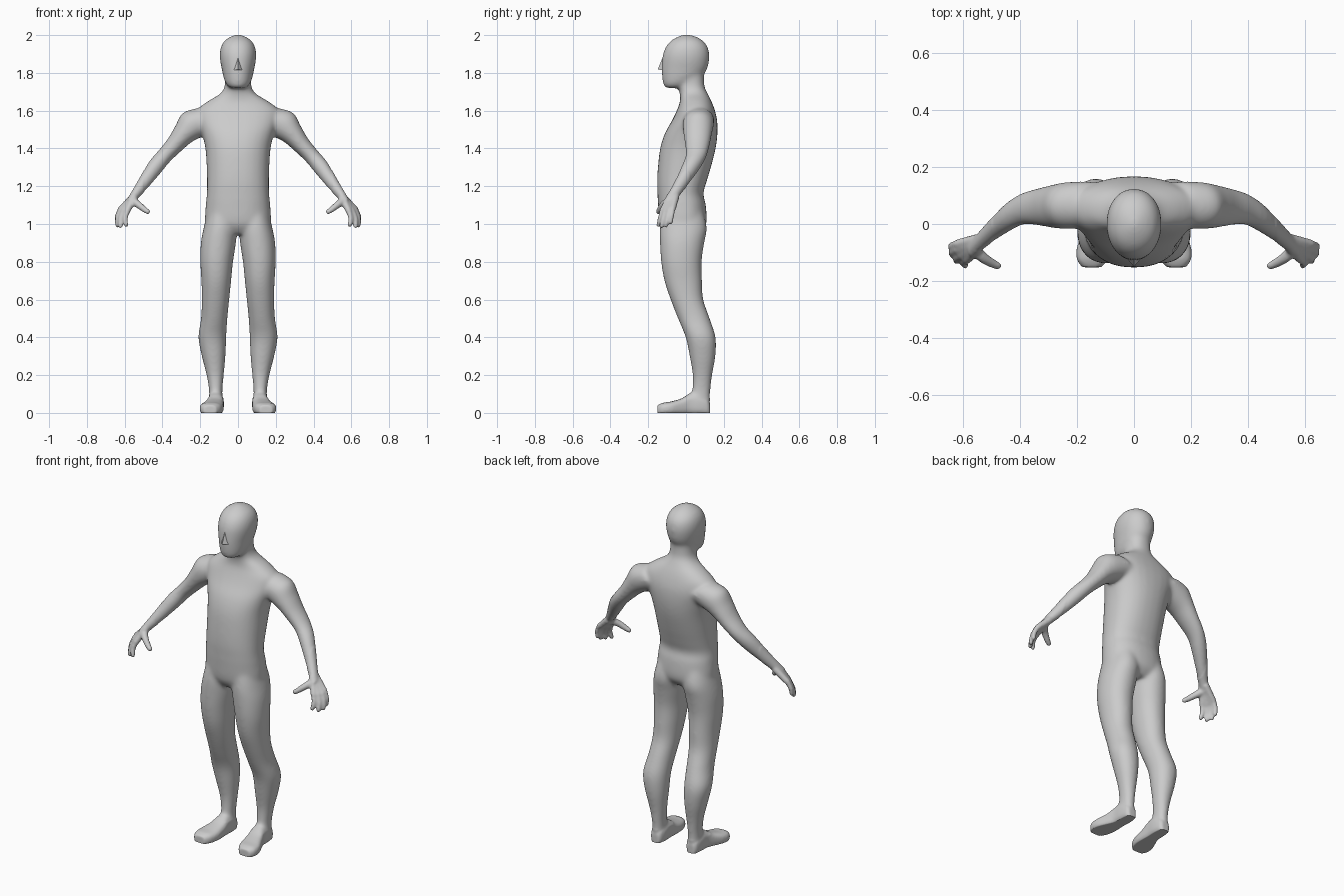
import bpy, bmesh, math
from mathutils import Vector

if "Cube" in bpy.data.objects:
    bpy.data.objects.remove(bpy.data.objects["Cube"])

SIDES = 28
bm = bmesh.new()


def refine(rows, n=4):
    """Catmull-Rom interpolation of numeric rows."""
    out = []
    for i in range(len(rows) - 1):
        p0, p1, p2 = rows[max(i - 1, 0)], rows[i], rows[i + 1]
        p3 = rows[min(i + 2, len(rows) - 1)]
        for k in range(n):
            t = k / n
            out.append([0.5 * (2 * b + (c - a) * t + (2 * a - 5 * b + 4 * c - d) * t * t
                               + (3 * b - a - 3 * c + d) * t ** 3)
                        for a, b, c, d in zip(p0, p1, p2, p3)])
    return out + [list(rows[-1])]


def loft(rings, power=2.0):
    """Closed tube through rings of (centre, u half-axis, v half-axis)."""
    loops = []
    for c, u, v in rings:
        loop = []
        for i in range(SIDES):
            a = 2 * math.pi * i / SIDES
            ca, sa = math.cos(a), math.sin(a)
            cu = math.copysign(abs(ca) ** (2 / power), ca)
            sv = math.copysign(abs(sa) ** (2 / power), sa)
            loop.append(bm.verts.new(Vector(c) + Vector(u) * cu + Vector(v) * sv))
        loops.append(loop)
    faces = [bm.faces.new(loops[0][::-1]), bm.faces.new(loops[-1])]
    for a, b in zip(loops, loops[1:]):
        for i in range(SIDES):
            j = (i + 1) % SIDES
            faces.append(bm.faces.new((a[i], a[j], b[j], b[i])))
    bmesh.ops.recalc_face_normals(bm, faces=faces)


def upright(rows, power=2.0, s=1):
    """Rows of (z, centre x, half width, front y, back y)."""
    loft([((s * cx, (f + b) / 2, z), (rx, 0, 0), (0, (b - f) / 2, 0))
          for z, cx, rx, f, b in refine(rows)], power)


def finger(points, r0, r1, s):
    """Tapered tube with rounded ends through points."""
    pts = [Vector((s * x, y, z)) for x, y, z in refine(points)]
    d0, d1 = (pts[1] - pts[0]).normalized(), (pts[-1] - pts[-2]).normalized()
    n = len(pts) - 1
    rad = [r0 + (r1 - r0) * i / n for i in range(n + 1)]
    pts = [pts[0] - d0 * r0 * 0.7] + pts + [pts[-1] + d1 * r1 * 0.7]
    rad = [r0 * 0.5] + rad + [r1 * 0.55]
    rings = []
    for i, p in enumerate(pts):
        t = (pts[min(i + 1, len(pts) - 1)] - pts[max(i - 1, 0)]).normalized()
        u = t.cross(Vector((0, 1, 0))).normalized()
        rings.append((p, u * rad[i], t.cross(u) * rad[i]))
    loft(rings)


# torso and neck
upright([(.945, 0, .12, -.10, .07), (1.0, 0, .172, -.137, .108), (1.1, 0, .171, -.148, .105),
         (1.16, 0, .165, -.151, .092), (1.22, 0, .164, -.153, .108), (1.3, 0, .166, -.149, .132),
         (1.4, 0, .173, -.137, .157), (1.48, 0, .192, -.112, .167), (1.55, 0, .218, -.073, .165),
         (1.605, 0, .215, -.047, .152), (1.65, 0, .16, -.032, .135), (1.69, 0, .095, -.033, .115),
         (1.73, 0, .071, -.045, .098), (1.8, 0, .068, -.055, .095)], 2.25)

# head
upright([(1.72, 0, .04, -.108, -.02), (1.74, 0, .063, -.121, .03), (1.78, 0, .078, -.127, .085),
         (1.82, 0, .086, -.129, .112), (1.86, 0, .094, -.127, .122), (1.9, 0, .097, -.122, .124),
         (1.94, 0, .09, -.106, .114), (1.97, 0, .072, -.08, .09), (1.99, 0, .044, -.047, .058),
         (2.002, 0, .015, -.015, .02)], 2.1)

U = Vector((.72, 0, .69))
for s in (1, -1):
    # leg
    upright([(1.07, .085, .075, -.125, .09), (.98, .094, .088, -.138, .111), (.9, .104, .093, -.138, .097),
             (.8, .113, .087, -.132, .083), (.7, .115, .079, -.115, .085), (.6, .119, .073, -.082, .092),
             (.5, .126, .07, -.043, .126), (.4, .136, .074, -.002, .157), (.3, .129, .063, .019, .156),
             (.2, .121, .046, .035, .139), (.12, .118, .036, .032, .13), (.03, .118, .035, .02, .125)], 2.1, s)
    # foot
    foot = [(.127, .117, .022, .05), (.11, .117, .035, .08), (.07, .117, .042, .10), (.02, .119, .043, .105),
            (-.02, .126, .05, .078), (-.08, .139, .061, .06), (-.125, .146, .054, .053), (-.152, .148, .033, .04)]
    loft([((s * cx, y, h / 2 - .006), (rx, 0, 0), (0, 0, h / 2 + .006)) for y, cx, rx, h in refine(foot)], 2.8)
    # arm
    arm = [(.15, .07, 1.56, .08, .08), (.23, .065, 1.53, .086, .083), (.285, .062, 1.48, .063, .076),
           (.335, .06, 1.42, .049, .066), (.39, .053, 1.36, .043, .056), (.44, .025, 1.30, .044, .05),
           (.50, -.025, 1.215, .034, .038), (.545, -.065, 1.155, .025, .032), (.57, -.083, 1.12, .021, .036)]
    loft([((s * x, y, z), (U.x * a * s, 0, U.z * a), (0, b, 0)) for x, y, z, a, b in refine(arm)])
    # palm and fingers
    for knuckle, tip in (((.588, -.126, 1.065), (.592, -.146, .993)), ((.608, -.110, 1.063), (.622, -.131, .986)),
                         ((.622, -.090, 1.067), (.638, -.107, .990)), ((.622, -.071, 1.078), (.641, -.082, 1.008))):
        wrist = (.55, -.07 + (knuckle[1] + .1) * .5, 1.145)
        finger([wrist, tuple((a + b) / 2 for a, b in zip(wrist, knuckle)), knuckle], .021, .016, s)
        mid = tuple((a + b) / 2 + d for a, b, d in zip(knuckle, tip, (.007, 0, 0)))
        finger([knuckle, mid, tip], .0145, .0115, s)
    # thumb
    finger([(.56, -.088, 1.125), (.53, -.118, 1.104), (.497, -.138, 1.078), (.475, -.148, 1.063)], .022, .0125, s)

# fuse everything into one skin
me = bpy.data.meshes.new("body")
bm.to_mesh(me)
bm.free()
body = bpy.data.objects.new("body", me)
bpy.context.collection.objects.link(body)
bpy.context.view_layer.objects.active = body
body.select_set(True)
mod = body.modifiers.new("fuse", 'REMESH')
mod.mode = 'VOXEL'
mod.voxel_size = .0065
bpy.ops.object.modifier_apply(modifier=mod.name)

# relax the joins, hands only lightly
bm = bmesh.new()
bm.from_mesh(me)
large = [v for v in bm.verts if abs(v.co.x) < .5 and v.co.z > .08 and (v.co.z > 1.15 or abs(v.co.x) < .3)]
for i in range(20):
    bmesh.ops.smooth_vert(bm, verts=large if i > 1 else bm.verts[:], factor=.5,
                          use_axis_x=True, use_axis_y=True, use_axis_z=True)
for v in bm.verts:
    v.co.z = max(v.co.z, 0)
bm.to_mesh(me)
bm.free()
bpy.ops.object.shade_smooth_by_angle(angle=math.radians(50))

# nose
nm = bpy.data.meshes.new("nose")
bm = bmesh.new()
top, tip, l, r, back = [bm.verts.new(p) for p in ((0, -.122, 1.885), (0, -.150, 1.818), (-.024, -.122, 1.814),
                                                 (.024, -.122, 1.814), (0, -.10, 1.83))]
for f in ((top, l, tip), (top, tip, r), (l, r, tip), (top, back, l), (top, r, back), (l, back, r)):
    bm.faces.new(f)
bmesh.ops.recalc_face_normals(bm, faces=bm.faces[:])
bm.to_mesh(nm)
bm.free()
bpy.context.collection.objects.link(bpy.data.objects.new("nose", nm))
